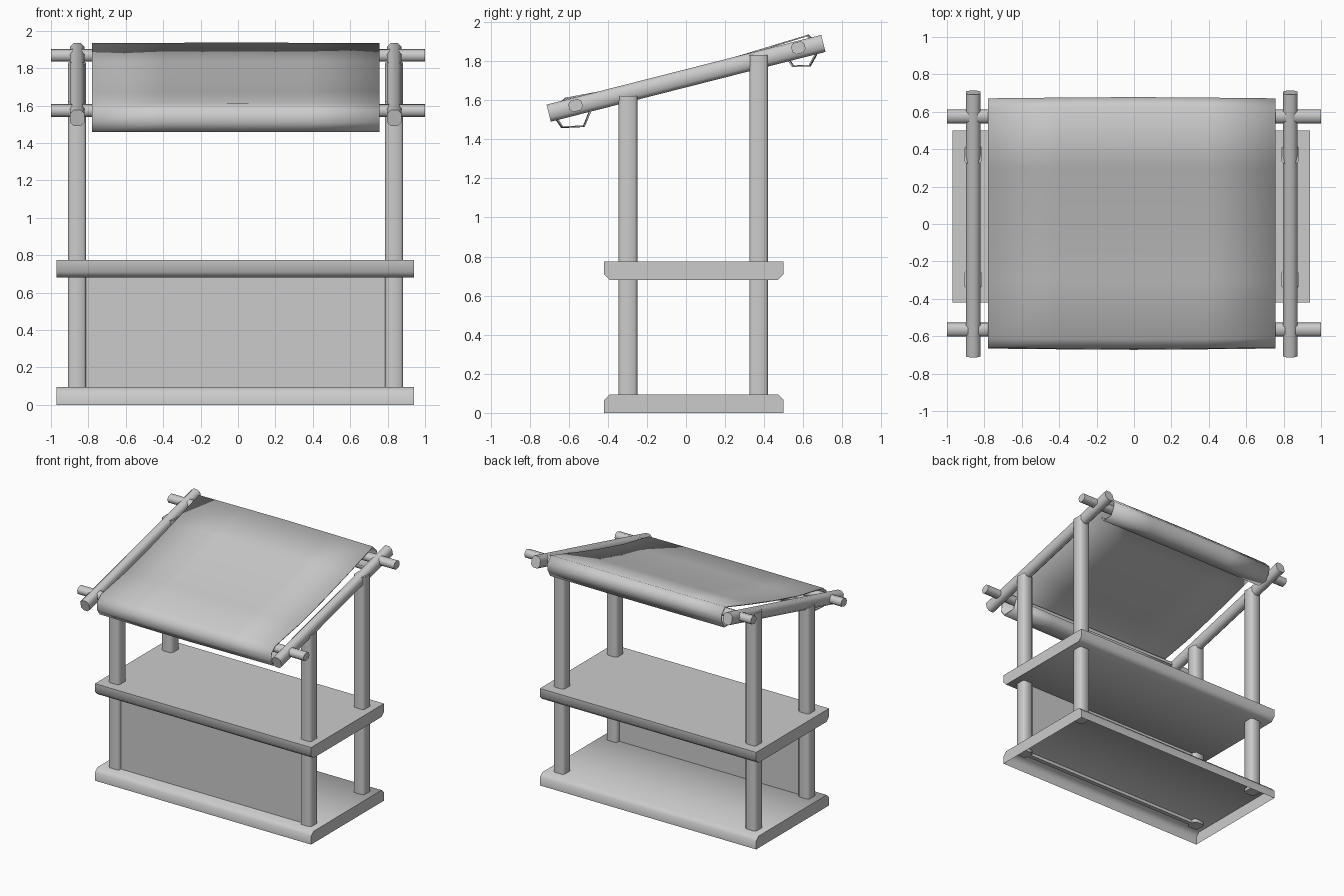
import bpy, bmesh, math
from mathutils import Matrix

cube = bpy.data.objects.get("Cube")
if cube:
    bpy.data.objects.remove(cube, do_unlink=True)

grey = bpy.data.materials.new("plain_grey")
grey.use_nodes = True
COLOUR = (0.6, 0.6, 0.6, 1)
grey.diffuse_color = COLOUR
grey.node_tree.nodes["Principled BSDF"].inputs["Base Color"].default_value = COLOUR


def finish(name, bm, angle=50):
    bmesh.ops.recalc_face_normals(bm, faces=bm.faces)
    mesh = bpy.data.meshes.new(name)
    bm.to_mesh(mesh)
    bm.free()
    obj = bpy.data.objects.new(name, mesh)
    bpy.context.collection.objects.link(obj)
    mesh.materials.append(grey)
    bpy.ops.object.select_all(action="DESELECT")
    obj.select_set(True)
    bpy.context.view_layer.objects.active = obj
    bpy.ops.object.shade_smooth_by_angle(angle=math.radians(angle))
    return obj


def beam(name, centre, size, axis, bevel=0.0, tilt=0.0):
    """Box whose edges along one axis are chamfered, tilted about x."""
    bm = bmesh.new()
    bmesh.ops.create_cube(bm, size=1)
    bmesh.ops.scale(bm, vec=size, verts=bm.verts)
    if bevel:
        long_edges = [e for e in bm.edges
                      if abs((e.verts[0].co - e.verts[1].co)[axis]) > 1e-4]
        bmesh.ops.bevel(bm, geom=long_edges, offset=bevel, segments=1, affect="EDGES")
    bm.transform(Matrix.Translation(centre) @ Matrix.Rotation(tilt, 4, "X"))
    return finish(name, bm)


def sweep(name, profile, stations, closed, cap=True):
    """Carry a (y, z) profile along x; stations are (x, scale about centre)."""
    bm = bmesh.new()
    cz = sum(p[1] for p in profile) / len(profile)
    rings = [[bm.verts.new((x, y * s, cz + (z - cz) * s)) for y, z in profile]
             for x, s in stations]
    count = len(profile)
    for a, b in zip(rings, rings[1:]):
        for i in range(count if closed else count - 1):
            j = (i + 1) % count
            bm.faces.new((a[i], a[j], b[j], b[i]))
    if cap:
        bm.faces.new(rings[0])
        bm.faces.new(rings[-1])
    return bm


LEFT, RIGHT = 0.835, -0.86
ENDS = [(-0.97, 1), (0.94, 1)]

# Hollow base, open underneath
base_profile = [(-0.42, 0), (-0.42, 0.065), (-0.39, 0.095),
                (0.47, 0.095), (0.5, 0.065), (0.5, 0)]
bm = sweep("base", base_profile, ENDS, True)
under = [f for f in bm.faces if all(v.co.z < 0.001 for v in f.verts)]
bmesh.ops.delete(bm, geom=under, context="FACES_ONLY")
finish("base", bm)

# Counter, chamfered along its lower long edges
counter_profile = [(y, 0.775 - z) for y, z in base_profile]
finish("counter", sweep("counter", counter_profile, ENDS, True))

# Front panel between the front posts
beam("front_panel", (-0.012, -0.3, 0.375), (1.62, 0.035, 0.61), 2)

# Posts and sloping side rails
TILT = math.atan2(0.357, 1.405)
for side, x in (("left", LEFT), ("right", RIGHT)):
    for place, y, top in (("front", -0.297, 1.622), ("back", 0.372, 1.83)):
        beam(f"{place}_{side}_post", (x, y, (top + 0.07) / 2),
             (0.096, 0.096, top - 0.07), 2, 0.014)
    beam(f"{side}_rail", (x, 0, 1.712), (0.076, 1.45, 0.09), 1, 0.02, TILT)

# Cross bars carrying the awning
for place, y, z in (("front", -0.565, 1.573), ("back", 0.575, 1.868)):
    beam(f"{place}_cross_bar", (0, y, z), (2, 0.07, 0.06), 0, 0.016, TILT)

# Awning cloth wrapped around both bars, sagging slightly between them
cloth = [(-0.49, 1.54), (-0.52, 1.468), (-0.63, 1.463), (-0.662, 1.51),
         (-0.658, 1.57), (-0.61, 1.61), (-0.3, 1.668), (0, 1.745), (0.3, 1.832),
         (0.62, 1.93), (0.668, 1.88), (0.66, 1.83), (0.63, 1.776),
         (0.545, 1.774), (0.52, 1.81)]
bm = sweep("awning", cloth, [(-0.78, 1), (-0.4, 1.006), (0, 1.01), (0.38, 1.006), (0.757, 1)],
           False, cap=False)
awning = finish("awning", bm, 65)
shell = awning.modifiers.new("thickness", "SOLIDIFY")
shell.thickness = 0.008
shell.offset = 0
